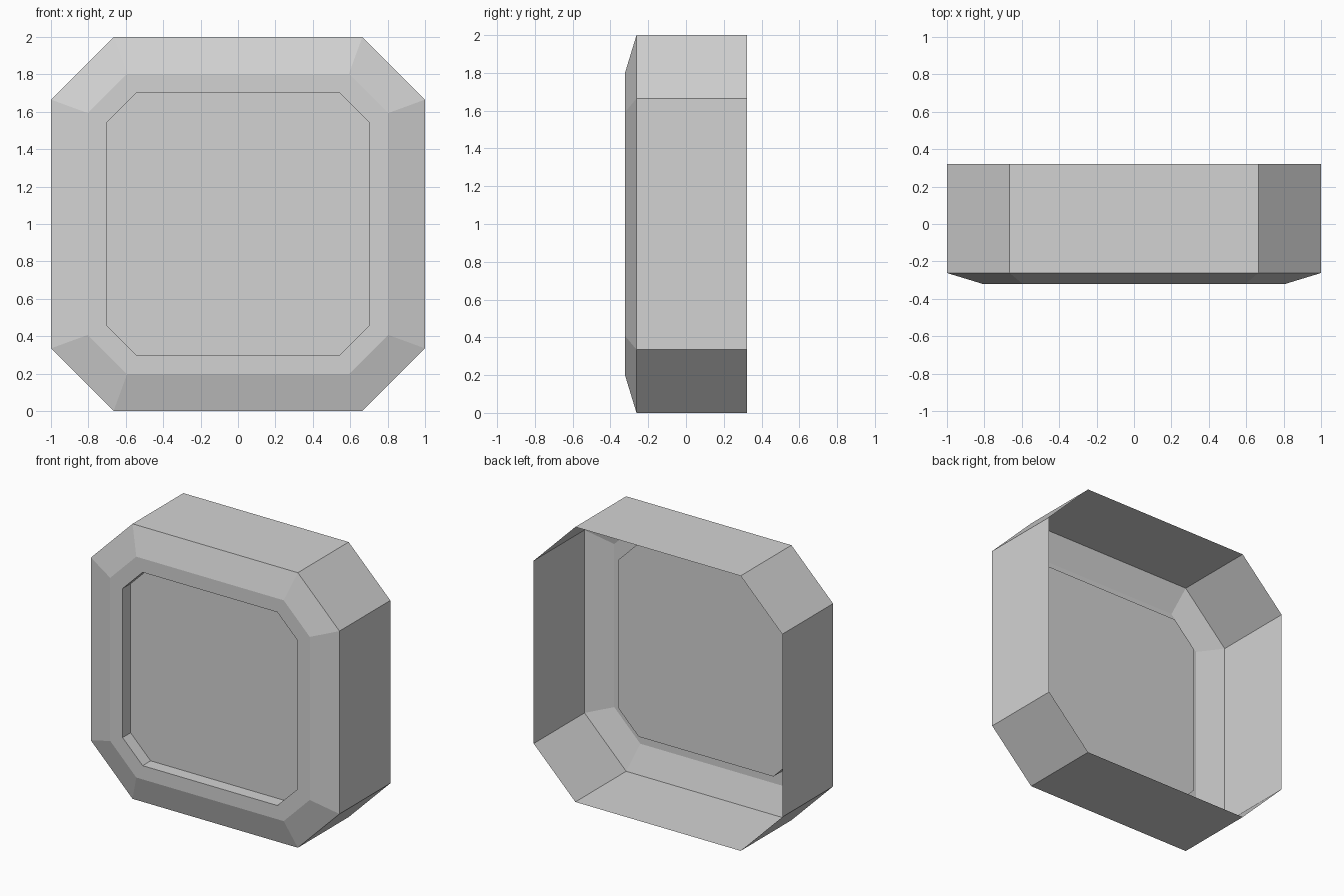
import bpy
import bmesh

cube = bpy.data.objects.get("Cube")
if cube:
    bpy.data.objects.remove(cube, do_unlink=True)

GREY = (0.65, 0.65, 0.65, 1.0)
grey = bpy.data.materials.new("light_grey")
grey.use_nodes = True
grey.diffuse_color = GREY
grey.node_tree.nodes["Principled BSDF"].inputs["Base Color"].default_value = GREY


def octagon(bm, half, corner, y):
    """Square of the given half width with cut corners, anticlockwise from the front."""
    h, c = half, corner
    points = [(h, -c), (h, c), (c, h), (-c, h), (-h, c), (-h, -c), (-c, -h), (c, -h)]
    return [bm.verts.new((x, y, 1 + z)) for x, z in points]


def lofted_part(name, sections, capped=False):
    """Join octagon sections, running back to front, and optionally close the last."""
    bm = bmesh.new()
    rings = [octagon(bm, *s) for s in sections]
    for a, b in zip(rings, rings[1:]):
        for i in range(8):
            j = (i + 1) % 8
            bm.faces.new((a[i], a[j], b[j], b[i]))
    if capped:
        bm.faces.new(rings[-1])
    mesh = bpy.data.meshes.new(name)
    bm.to_mesh(mesh)
    bm.free()
    mesh.materials.append(grey)
    obj = bpy.data.objects.new(name, mesh)
    bpy.context.collection.objects.link(obj)
    return obj


# Sections: half width, corner start, depth
back_rim = (1.0, 0.665, 0.322)
shoulder = (1.0, 0.665, -0.262)
front_rim = (0.803, 0.593, -0.322)
opening = (0.703, 0.542, -0.322)
recess = (0.703, 0.542, -0.23)

# Open-backed housing with a sloped front border
lofted_part("housing", [back_rim, shoulder, front_rim, opening])

# Sunken front panel with its side walls
lofted_part("recessed_panel", [opening, recess], capped=True)
